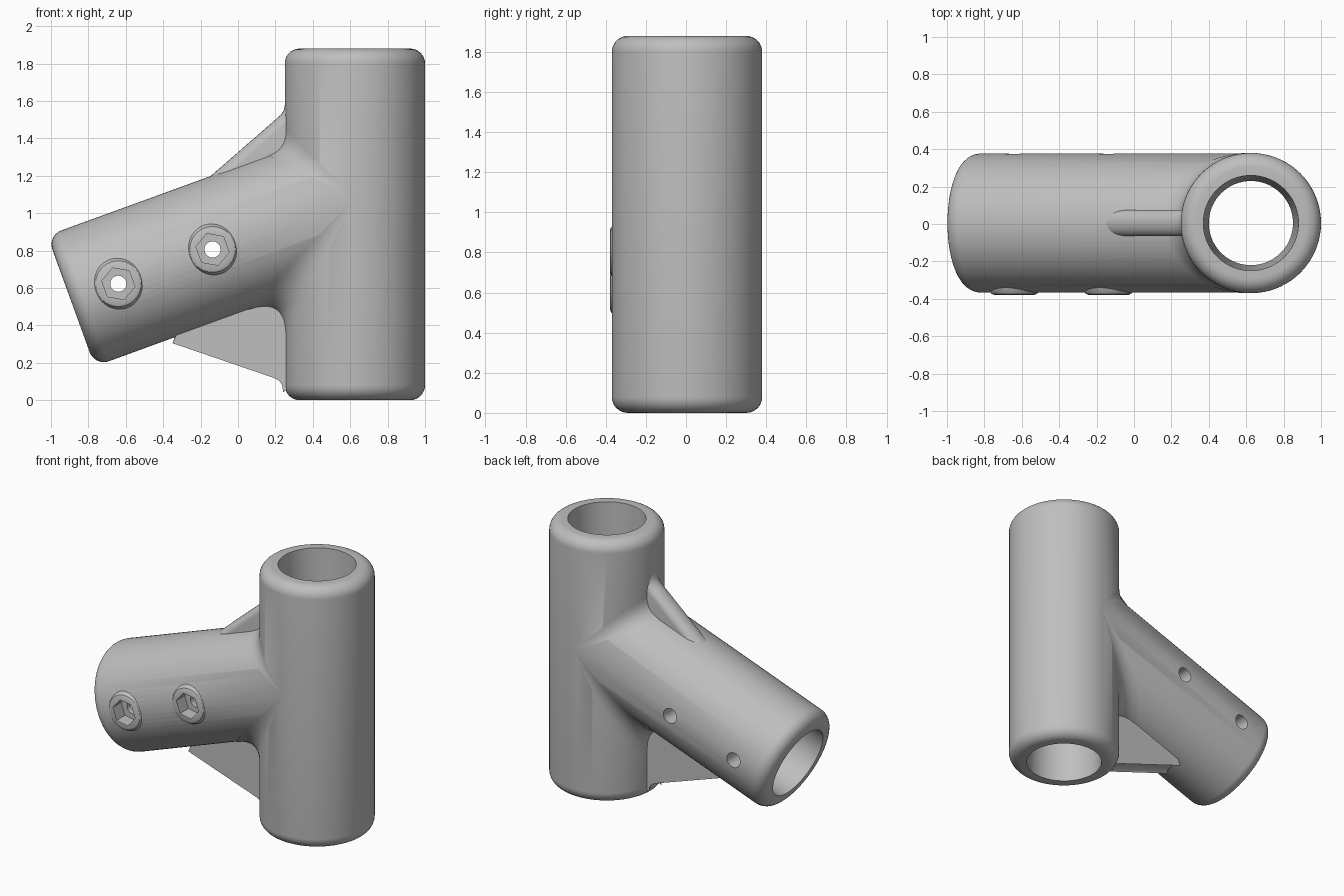
import bpy, bmesh
from math import sin, cos, pi, radians
from mathutils import Vector, Matrix

cube = bpy.data.objects.get("Cube")
if cube:
    bpy.data.objects.remove(cube, do_unlink=True)

R = 0.375                     # outer radius of both sleeves
H = 1.88                      # height of the upright sleeve
LEN = 1.615                   # length of the sloping sleeve
EDGE = 0.08                   # rounding of the sleeve ends
AXIS = Vector((cos(radians(20)), 0, sin(radians(20))))
UP = Vector((-AXIS.z, 0, AXIS.x))
FRONT = Vector((0, -1, 0))
FOOT = Vector((0.625, 0.005, 0))
JOINT = FOOT + Vector((0, 0, 1.083))

metal = bpy.data.materials.new("grey metal")
metal.use_nodes = True
GREY = (0.52, 0.52, 0.52, 1)
metal.diffuse_color = GREY
metal.node_tree.nodes["Principled BSDF"].inputs["Base Color"].default_value = GREY


def frame(origin, x, y, z):
    m = Matrix((x, y, z)).transposed().to_4x4()
    m.translation = origin
    return m


def finish(name, bm):
    mesh = bpy.data.meshes.new(name)
    bm.to_mesh(mesh)
    bm.free()
    mesh.materials.append(metal)
    obj = bpy.data.objects.new(name, mesh)
    bpy.context.collection.objects.link(obj)
    return obj


def smooth(obj):
    bpy.ops.object.select_all(action='DESELECT')
    obj.select_set(True)
    bpy.context.view_layer.objects.active = obj
    bpy.ops.object.shade_smooth_by_angle(angle=radians(32))


def lathe(name, profile, matrix, sides=72, turn=0.0):
    """Capped solid of revolution from (radius, height) points."""
    bm = bmesh.new()
    rings = [[bm.verts.new(matrix @ Vector((r * cos(turn + 2 * pi * i / sides),
                                            r * sin(turn + 2 * pi * i / sides), h)))
              for i in range(sides)] for r, h in profile]
    for a, b in zip(rings, rings[1:]):
        for i in range(sides):
            j = (i + 1) % sides
            bm.faces.new((a[i], a[j], b[j], b[i]))
    bm.faces.new(rings[0])
    bm.faces.new(rings[-1])
    bmesh.ops.recalc_face_normals(bm, faces=bm.faces)
    return finish(name, bm)


def round_end(radius, end, sign):
    """Quarter-round from the end face to the side wall."""
    pts = []
    for k in range(9):
        t = pi / 2 * k / 8
        pts.append((radius - EDGE + EDGE * sin(t), end + sign * EDGE * (1 - cos(t))))
    return pts


def boolean(target, other, operation):
    mod = target.modifiers.new("cut", 'BOOLEAN')
    mod.object = other
    mod.operation = operation
    mod.solver = 'EXACT'
    bpy.context.view_layer.objects.active = target
    bpy.ops.object.modifier_apply(modifier=mod.name)
    bpy.data.objects.remove(other, do_unlink=True)


# Sleeves
upright = Matrix.Translation(FOOT)
slope = frame(JOINT, UP, AXIS.cross(UP), AXIS)
body = lathe("sleeve_body", round_end(R, 0, 1) + round_end(R, H, -1)[::-1], upright)
RB = R - 0.003
branch = lathe("sloping_sleeve", round_end(RB, -LEN, 1) + [(RB, 0)], slope)
boolean(body, branch, 'UNION')

# Screw bosses on the front of the sloping sleeve
screws = [frame(JOINT + AXIS * t, AXIS, UP, FRONT) for t in (-0.81, -1.346)]
for m in screws:
    boss = lathe("boss", [(0.14, 0.3), (0.138, 0.345), (0.13, 0.366), (0.122, 0.378),
                          (0.105, 0.385)], m, 40)
    boolean(body, boss, 'UNION')

# Tapered bores, through on the upright and blind on the slope
boolean(body, lathe("bore", [(0.256, -0.05), (0.225, H / 2), (0.256, H + 0.05)], upright),
        'DIFFERENCE')
boolean(body, lathe("bore", [(0.256, -LEN - 0.05), (0.225, -0.42)], slope), 'DIFFERENCE')

# Hexagonal pockets and screw holes
for m in screws:
    boolean(body, lathe("pocket", [(0.09, 0.29), (0.09, 0.5)], m, 6, pi / 6), 'DIFFERENCE')
    boolean(body, lathe("hole", [(0.043, 0.35), (0.043, 0), (0.056, -0.5)], m, 32), 'DIFFERENCE')
smooth(body)


# Blends along the seams between the sleeves
def blend(name, side, leg):
    bm = bmesh.new()
    rows = []
    for i in range(41):
        phi = (i / 40 - 0.5) * pi * 0.98
        c = R * cos(phi)
        v = side * c
        t = (-c + AXIS.z * v) / AXIS.x
        p = JOINT + AXIS * t + UP * v + Vector((0, R * sin(phi), 0))
        size = leg * cos(phi)
        a = p + Vector((0, 0, side * size))
        b = p - AXIS * size
        rows.append([bm.verts.new(a * (1 - s) ** 2 + p * 2 * s * (1 - s) + b * s * s)
                     for s in [k / 8 for k in range(9)]])
    for r, q in zip(rows, rows[1:]):
        for k in range(8):
            bm.faces.new((r[k], r[k + 1], q[k + 1], q[k]))
    bm.normal_update()
    if sum(f.normal.x for f in bm.faces) > 0:
        bmesh.ops.reverse_faces(bm, faces=bm.faces)
    smooth(finish(name, bm))


blend("lower_blend", -1, 0.22)
blend("upper_blend", 1, 0.1)


# Stiffening ribs with a rounded outer edge
def rib(name, outer, inner, rounding):
    run = Vector(outer[1]) - Vector(outer[0])
    inward = Vector((-run.y, run.x)).normalized()
    if inward.dot(Vector(inner[0]) - Vector(outer[0])) < 0:
        inward = -inward
    bm = bmesh.new()
    layers = []
    for i in range(13):
        a = (i / 12 - 0.5) * pi
        y = FOOT.y + 0.07 * sin(a)
        pts = [Vector(p) + inward * rounding * (1 - cos(a)) for p in outer]
        pts += [Vector(p) for p in inner]
        layers.append([bm.verts.new((p.x, y, p.y)) for p in pts])
    n = len(layers[0])
    for a, b in zip(layers, layers[1:]):
        for k in range(n):
            j = (k + 1) % n
            bm.faces.new((a[k], a[j], b[j], b[k]))
    bm.faces.new(layers[0])
    bm.faces.new(layers[-1])
    bmesh.ops.recalc_face_normals(bm, faces=bm.faces)
    smooth(finish(name, bm))


rib("upper_rib", [(-0.15, 1.195), (0.2, 1.5), (0.23, 1.527), (0.245, 1.55), (0.255, 1.6)],
    [(0.31, 1.55), (0.31, 1.29), (-0.1, 1.15)], 0.05)
rib("lower_rib", [(-0.34, 0.333), (0.2, 0.148), (0.23, 0.133), (0.245, 0.11), (0.252, 0.07)],
    [(0.31, 0.1), (0.31, 0.62), (0.25, 0.61), (-0.3, 0.41)], 0.03)
